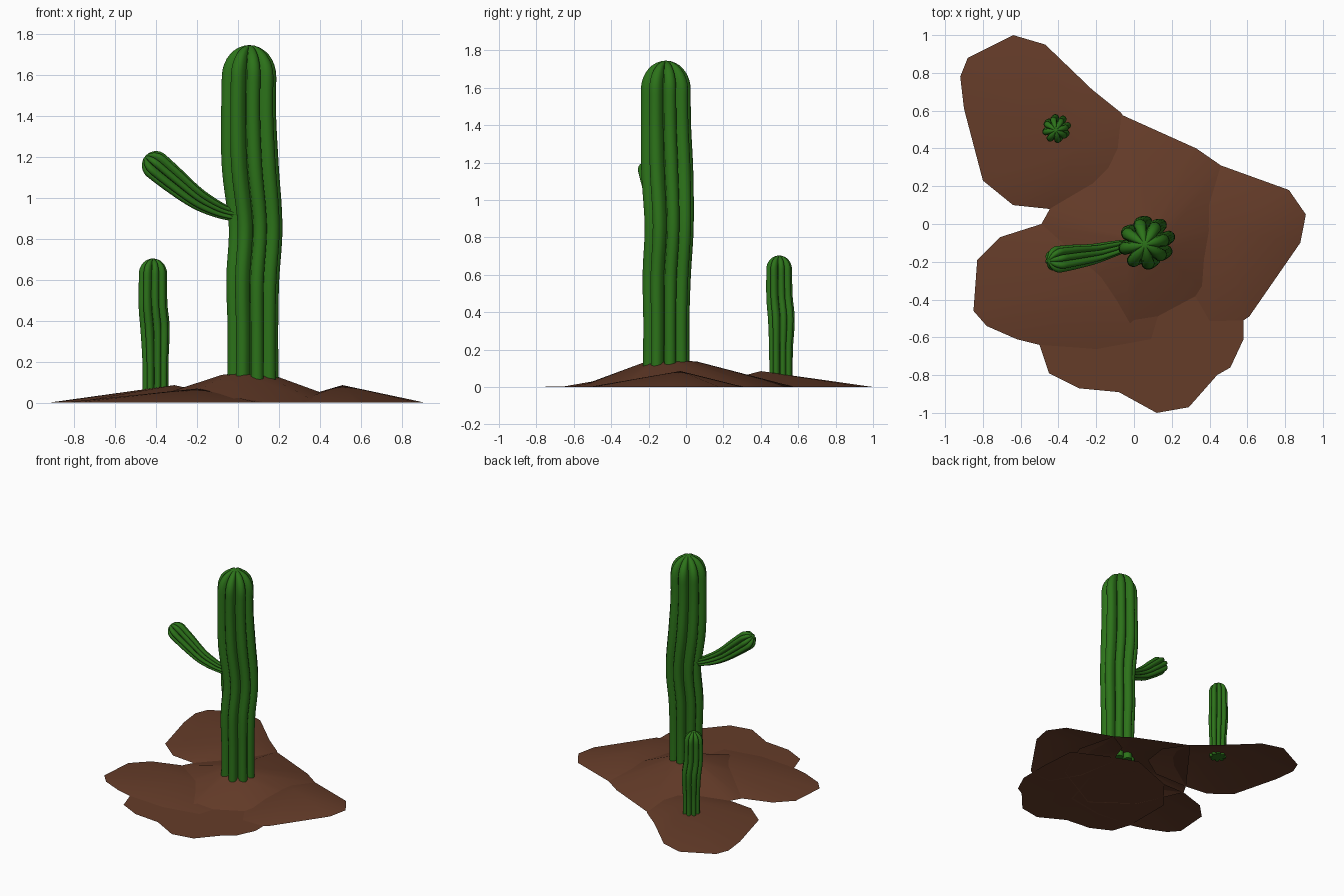
import bpy, bmesh, math
from mathutils import Vector

if "Cube" in bpy.data.objects:
    bpy.data.objects.remove(bpy.data.objects["Cube"])


def material(name, rgb):
    m = bpy.data.materials.new(name)
    m.diffuse_color = (*rgb, 1)
    m.use_nodes = True
    m.node_tree.nodes["Principled BSDF"].inputs["Base Color"].default_value = m.diffuse_color
    return m


GREEN = material("cactus_green", (0.025, 0.17, 0.01))
BROWN = material("soil_brown", (0.13, 0.045, 0.022))


def finish(name, bm, mat, angle):
    bmesh.ops.recalc_face_normals(bm, faces=bm.faces)
    # open shells must face upwards
    if mat is BROWN and sum(f.normal.z for f in bm.faces) < 0:
        bmesh.ops.reverse_faces(bm, faces=bm.faces)
    me = bpy.data.meshes.new(name)
    bm.to_mesh(me)
    bm.free()
    me.materials.append(mat)
    ob = bpy.data.objects.new(name, me)
    bpy.context.collection.objects.link(ob)
    bpy.ops.object.select_all(action='DESELECT')
    ob.select_set(True)
    bpy.context.view_layer.objects.active = ob
    bpy.ops.object.shade_smooth_by_angle(angle=math.radians(angle))


def bridge(bm, a, b):
    n = len(a)
    for i in range(n):
        bm.faces.new((a[i], a[(i + 1) % n], b[(i + 1) % n], b[i]))


def fan(bm, ring, tip):
    for i in range(len(ring)):
        bm.faces.new((ring[i], ring[(i + 1) % len(ring)], tip))


def mound(name, outline, apex, plateau=None):
    """Open low-poly mound: outline on the floor, optional inner ring, apex."""
    bm = bmesh.new()
    ring = [bm.verts.new((x, y, 0)) for x, y in outline]
    if plateau:
        k, z = plateau
        inner = [bm.verts.new((apex[0] + (x - apex[0]) * k, apex[1] + (y - apex[1]) * k, z))
                 for x, y in outline]
        bridge(bm, ring, inner)
        ring = inner
    fan(bm, ring, bm.verts.new(apex))
    finish(name, bm, BROWN, 30)


def catmull(pts, steps=5):
    p = [pts[0]] + pts + [pts[-1]]
    out = []
    for i in range(1, len(p) - 2):
        for s in range(steps):
            t = s / steps
            out.append(0.5 * (2 * p[i] + (p[i + 1] - p[i - 1]) * t
                              + (2 * p[i - 1] - 5 * p[i] + 4 * p[i + 1] - p[i + 2]) * t ** 2
                              + (3 * p[i] - p[i - 1] - 3 * p[i + 1] + p[i + 2]) * t ** 3))
    return out + [pts[-1]]


def cactus(name, path, dome, turn, ribs=8, per=8):
    """Ribbed stem swept along (x, y, z, radius) points and closed by a dome."""
    pts = catmull([Vector(p) for p in path])
    tan = [(pts[min(i + 1, len(pts) - 1)] - pts[max(i - 1, 0)]).to_3d().normalized()
           for i in range(len(pts))]
    end, t_end = pts[-1], tan[-1]
    rings = [(p.to_3d(), t, p.w) for p, t in zip(pts, tan)]
    for j in range(1, 8):
        a = j * math.pi / 16
        rings.append((end.to_3d() + t_end * dome * math.sin(a), t_end, end.w * math.cos(a)))
    bm = bmesh.new()
    n = ribs * per
    prev = None
    for c, t, r in rings:
        q = Vector((0, 0, 1)).rotation_difference(t)
        ring = []
        for i in range(n):
            a = math.tau * i / n
            rr = r * (0.6 + 0.4 * math.sqrt(abs(math.cos(a * ribs / 2))))
            ring.append(bm.verts.new(c + q @ Vector((rr * math.cos(a + turn), rr * math.sin(a + turn), 0))))
        if prev:
            bridge(bm, prev, ring)
        else:
            bm.faces.new(ring[::-1])
        prev = ring
    fan(bm, prev, bm.verts.new(end.to_3d() + t_end * dome))
    finish(name, bm, GREEN, 60)


# soil mounds
mound("back_mound",
      [(-0.64, 1.0), (-0.47, 0.95), (-0.22, 0.71), (-0.07, 0.59), (0.06, 0.4), (0.03, 0.2),
       (-0.15, 0.08), (-0.45, 0.08), (-0.64, 0.10), (-0.80, 0.23), (-0.90, 0.61),
       (-0.92, 0.78), (-0.88, 0.88)], (-0.31, 0.40, 0.085))
mound("centre_mound",
      [(-0.07, 0.58), (0.33, 0.40), (0.46, 0.31), (0.54, 0.0), (0.39, -0.35), (-0.03, -0.58),
       (-0.33, -0.36), (-0.49, 0.0), (-0.44, 0.09)], (0.05, -0.10, 0.15), (0.24, 0.135))
mound("right_mound",
      [(0.46, 0.31), (0.82, 0.18), (0.91, 0.05), (0.88, -0.10), (0.61, -0.49), (0.58, -0.51),
       (0.40, -0.52), (0.27, -0.3), (0.22, 0.0), (0.3, 0.22)], (0.51, -0.03, 0.085))
mound("left_mound",
      [(-0.49, 0.0), (-0.71, -0.07), (-0.83, -0.19), (-0.85, -0.46), (-0.78, -0.54),
       (-0.62, -0.61), (-0.5, -0.64), (-0.2, -0.67), (0.1, -0.62), (0.2, -0.3), (0.0, 0.0)],
      (-0.2, -0.28, 0.068))
mound("front_flat",
      [(-0.5, -0.64), (-0.45, -0.79), (-0.29, -0.87), (-0.08, -0.89), (0.12, -1.0),
       (0.29, -0.97), (0.44, -0.80), (0.51, -0.76), (0.58, -0.61), (0.58, -0.35),
       (0.56, -0.08), (0.3, 0.05), (0.07, 0.14), (-0.3, 0.0), (-0.5, -0.25)],
      (0.03, -0.45, 0.003))

# cacti
cactus("main_stem",
       [(0.073, -0.105, 0.09, 0.128), (0.073, -0.105, 0.35, 0.126), (0.072, -0.103, 0.6, 0.132),
        (0.086, -0.09, 0.86, 0.134), (0.06, -0.10, 1.15, 0.142), (0.052, -0.107, 1.4, 0.137),
        (0.054, -0.108, 1.59, 0.136)], 0.155, math.radians(12))
cactus("arm",
       [(0.02, -0.11, 0.91, 0.03), (-0.06, -0.12, 0.928, 0.036), (-0.14, -0.14, 0.962, 0.046),
        (-0.22, -0.16, 1.01, 0.055), (-0.32, -0.175, 1.09, 0.066), (-0.40, -0.187, 1.157, 0.071)],
       0.07, math.radians(12))
cactus("small_stem",
       [(-0.403, 0.508, 0.05, 0.064), (-0.403, 0.508, 0.2, 0.065), (-0.405, 0.51, 0.36, 0.073),
        (-0.415, 0.5, 0.48, 0.072), (-0.415, 0.498, 0.63, 0.07)], 0.073, math.radians(12))
